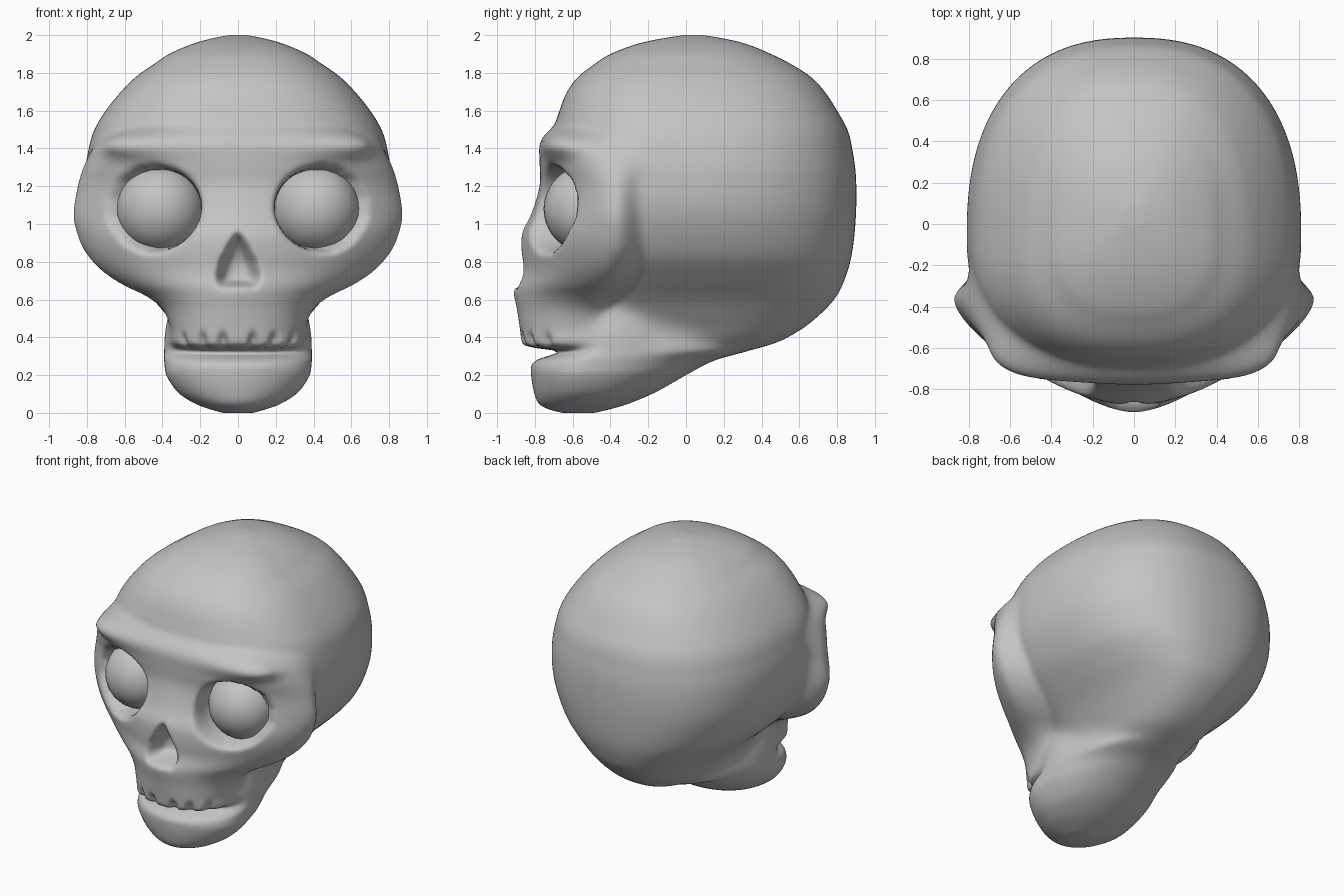
import bpy, bmesh, math
from mathutils import Matrix

if "Cube" in bpy.data.objects:
    bpy.data.objects.remove(bpy.data.objects["Cube"])

bone = bpy.data.materials.new("bone grey")
bone.diffuse_color = (.55, .55, .55, 1)
bone.use_nodes = True
bone.node_tree.nodes["Principled BSDF"].inputs["Base Color"].default_value = bone.diffuse_color


def catmull(rows, steps=6):
    """Smoothly resample a list of rows."""
    out = []
    for i in range(len(rows) - 1):
        quad = (rows[max(i - 1, 0)], rows[i], rows[i + 1], rows[min(i + 2, len(rows) - 1)])
        for s in range(steps):
            t = s / steps
            out.append([0.5 * (2 * b + (c - a) * t + (2 * a - 5 * b + 4 * c - d) * t * t
                               + (3 * b - a - 3 * c + d) * t ** 3) for a, b, c, d in zip(*quad)])
    return out + [list(rows[-1])]


def at_height(rows, z):
    """Slice values at a height, or None outside the part."""
    for a, b in zip(rows, rows[1:]):
        if a[0] <= z <= b[0] and b[0] > a[0]:
            t = (z - a[0]) / (b[0] - a[0])
            return [p + (q - p) * t for p, q in zip(a, b)]
    return None


def slice_distance(s, x, y):
    """Distance to a superellipse: z, half width, front y, widest y, back y, exponent."""
    _, w, yf, yc, yb, n = s
    dy = y - yc
    length = math.hypot(x, dy)
    if length < .01:
        return -w
    g = ((abs(x) / w) ** n + abs(dy / ((yb - yc) if dy > 0 else (yc - yf))) ** n) ** (1 / n)
    return length - length / g


def blob_distance(b, x, y, z):
    (cx, cy, cz), (rx, ry, rz) = b
    q = math.sqrt(((x - cx) / rx) ** 2 + ((y - cy) / ry) ** 2 + ((z - cz) / rz) ** 2)
    return (q - 1) * min(rx, ry, rz)


def blend(a, b, k):
    """Rounded union of two distances."""
    h = max(k - abs(a - b), 0)
    return min(a, b) - h * h / (4 * k)


# Cranium
cranium = [(.335, .18, -.30, .36), (.38, .27, -.45, .50), (.47, .34, -.50, .65),
           (.60, .45, -.58, .785), (.72, .58, -.62, .845), (.85, .70, -.66, .88),
           (1.05, .79, -.68, .90), (1.25, .81, -.70, .90), (1.40, .79, -.71, .88),
           (1.50, .76, -.70, .855), (1.60, .70, -.67, .80), (1.70, .62, -.63, .735),
           (1.78, .54, -.57, .66), (1.85, .44, -.48, .55), (1.90, .365, -.40, .45),
           (1.95, .25, -.27, .33), (1.98, .15, -.14, .21), (2.003, .03, .01, .07)]
cranium = [(z, w, f, f + .4 * (b - f), b, 2.4) for z, w, f, b in cranium]

# Face: muzzle, cheekbones, nose bridge and brow
face = [(.335, .31, -.845, -.55, -.30, 2.2), (.37, .35, -.868, -.55, -.30, 2.2),
        (.45, .355, -.88, -.55, -.30, 2.1), (.55, .40, -.895, -.52, -.25, 1.9),
        (.62, .49, -.91, -.48, -.20, 1.7), (.67, .60, -.91, -.44, -.15, 1.6),
        (.75, .72, -.88, -.40, -.08, 1.6), (.85, .81, -.88, -.37, -.05, 1.6),
        (.95, .855, -.87, -.36, -.05, 1.6), (1.05, .875, -.82, -.36, -.05, 1.6),
        (1.20, .85, -.775, -.36, -.03, 1.75), (1.32, .81, -.775, -.36, 0, 2.1),
        (1.42, .75, -.775, -.38, 0, 2.3), (1.48, .66, -.74, -.38, 0, 2.3),
        (1.53, .50, -.66, -.38, 0, 2.3)]

# Lower jaw sweeping back to the skull base
jaw = [(-.003, .07, -.64, -.57, -.50, 2), (.02, .15, -.73, -.56, -.40, 2),
       (.05, .23, -.78, -.55, -.30, 2), (.11, .32, -.805, -.53, -.16, 2),
       (.20, .38, -.82, -.52, 0, 2), (.26, .388, -.815, -.50, .11, 2),
       (.295, .388, -.76, -.48, .20, 2), (.33, .375, -.64, -.42, .33, 2),
       (.42, .36, -.62, -.38, .40, 1.9), (.52, .36, -.60, -.35, .40, 1.9),
       (.64, .36, -.55, -.30, .40, 1.9)]

# Nose opening
nose = [(.675, .08, -1.2, -.85, -.74, 2.5), (.70, .10, -1.2, -.85, -.73, 2.5),
        (.78, .088, -1.2, -.85, -.72, 2.5), (.86, .052, -1.2, -.85, -.75, 2.5),
        (.94, .012, -1.2, -.87, -.82, 2.5)]

# Swellings for brow and jaw corner; hollows for eye socket and tooth gaps
bumps = [((.42, -.60, 1.41), (.28, .15, .085)), ((.27, -.38, .38), (.115, .20, .19))]
hollows = [((.415, -.66, 1.08), (.225, .34, .215))]
for gx in (.08, .19, .29):
    gy = -.55 - .315 * (1 - (gx / .35) ** 2.2) ** (1 / 2.2)
    hollows.append(((gx, gy, .36), (.026, .035, .06)))

parts = [catmull(p) for p in (cranium, face, jaw)]
nose = catmull(nose)
spine = [(0, -.57), (.3, -.35), (.6, -.2), (1.4, -.15), (2, .04)]


def near(blobs, z):
    return [b for b in blobs if abs(z - b[0][2]) < b[1][2] + .06]


ROWS, HALF = 180, 130
angles = [math.pi * (i / HALF) ** 1.15 for i in range(HALF + 1)]
bm = bmesh.new()
rings = []
for row in range(1, ROWS):
    z = 1 - math.cos(math.pi * row / ROWS)
    slices = [s for s in (at_height(p, z) for p in parts) if s]
    nose_slice = at_height(nose, z)
    row_bumps, row_hollows = near(bumps, z), near(hollows, z)
    axis = at_height(spine, z)[1]

    def field(x, y):
        d = slice_distance(slices[0], x, y)
        for s in slices[1:]:
            d = blend(d, slice_distance(s, x, y), .05)
        for b in row_bumps:
            d = blend(d, blob_distance(b, x, y, z), .05)
        for b in row_hollows:
            d = -blend(-d, blob_distance(b, x, y, z), .04 if b[1][0] > .1 else .015)
        if nose_slice:
            d = -blend(-d, slice_distance(nose_slice, x, y), .03)
        return d

    # Find the outermost surface point along each direction of the slice
    half = []
    for a in angles:
        dx, dy = math.sin(a), -math.cos(a)
        r, step = 1.25, .01
        while r > .01:
            d = field(r * dx, axis + r * dy)
            if d < 0:
                break
            step = max(.6 * d, .008)
            r -= step
        lo, hi = max(r, .005), max(r, .005) + step
        for _ in range(6):
            mid = (lo + hi) / 2
            if field(mid * dx, axis + mid * dy) < 0:
                lo = mid
            else:
                hi = mid
        half.append((lo * dx, axis + lo * dy))
    half[0], half[-1] = (0, half[0][1]), (0, half[-1][1])
    ring = [(x, y, z) for x, y in half] + [(-x, y, z) for x, y in half[-2:0:-1]]
    rings.append([bm.verts.new(p) for p in ring])

# Skin the slices, close both ends and soften
count = len(rings[0])
for lower, upper in zip(rings, rings[1:]):
    for k in range(count):
        j = (k + 1) % count
        bm.faces.new((lower[k], lower[j], upper[j], upper[k]))
for ring, z in ((rings[0], 0), (rings[-1], 2)):
    tip = bm.verts.new((0, sum(v.co.y for v in ring) / count, z))
    for k in range(count):
        bm.faces.new((ring[k], ring[(k + 1) % count], tip))
for _ in range(3):
    bmesh.ops.smooth_vert(bm, verts=bm.verts[:], factor=.5,
                          use_axis_x=True, use_axis_y=True, use_axis_z=True)


def finish(bm, name):
    bmesh.ops.recalc_face_normals(bm, faces=bm.faces[:])
    me = bpy.data.meshes.new(name)
    bm.to_mesh(me)
    bm.free()
    me.materials.append(bone)
    me.shade_smooth()
    bpy.context.collection.objects.link(bpy.data.objects.new(name, me))


finish(bm, "skull")

# Eyeballs
for side, name in ((1, "left_eyeball"), (-1, "right_eyeball")):
    bm = bmesh.new()
    bmesh.ops.create_uvsphere(bm, u_segments=32, v_segments=20, radius=.232,
                              matrix=Matrix.Translation((.412 * side, -.522, 1.08)))
    finish(bm, name)
